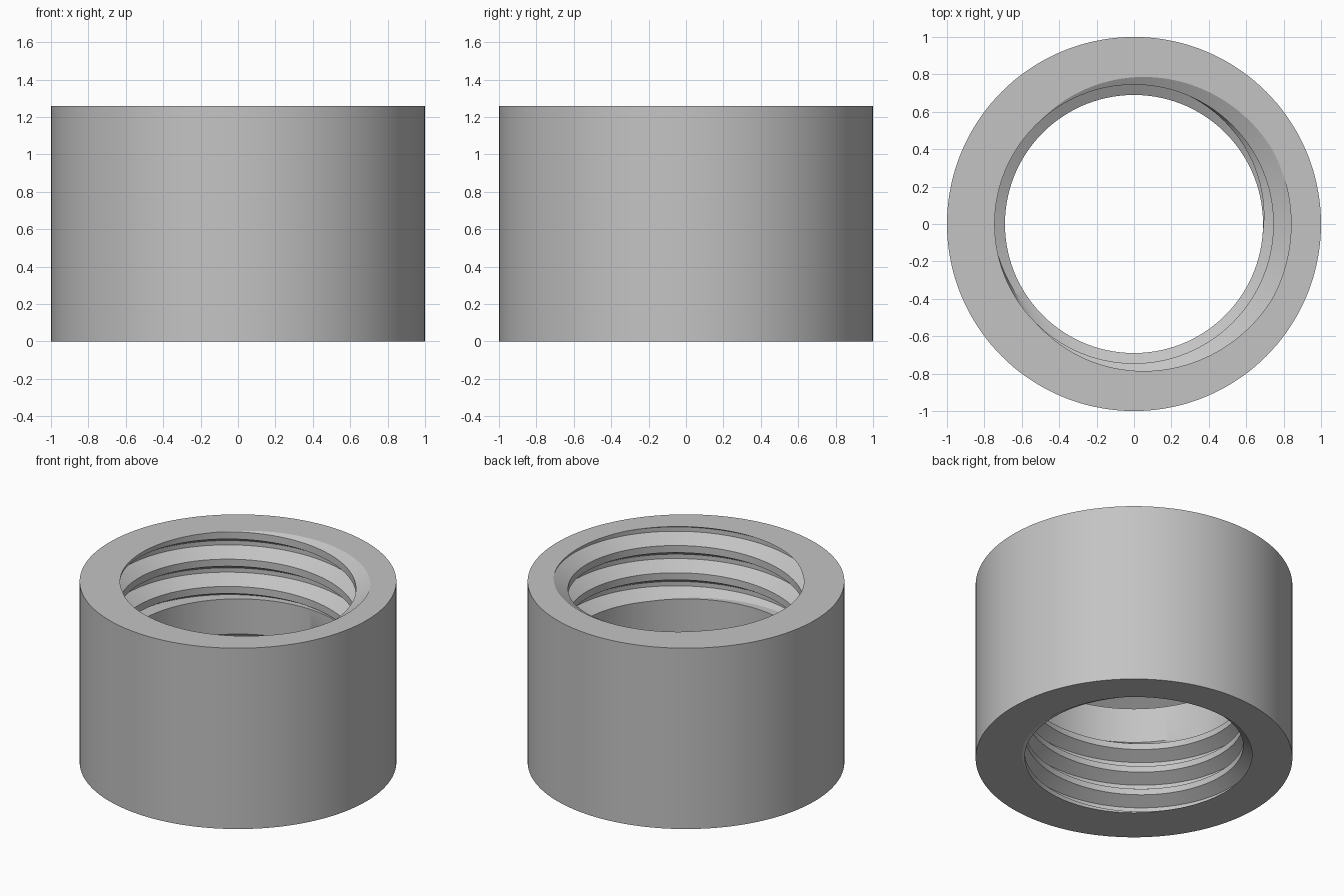
import bpy
import bmesh
from math import cos, sin, tau, radians

cube = bpy.data.objects.get("Cube")
if cube:
    bpy.data.objects.remove(cube)

SEGMENTS = 144
HEIGHT = 1.26
OUTER = 1.0
BORE = 0.745


def thread_column(angle, z_low, z_high, crest, pitch, start_angle, start_z):
    """Section (r, z) of a right-handed internal thread at one angle, cut to a height range."""
    root = crest + 0.5 * pitch
    half_root, half_groove = 0.08 * pitch, 0.37 * pitch
    centre = start_z + pitch * (angle - start_angle) / tau
    first = int((z_low - centre) / pitch) - 3
    # fixed turn numbers for all angles keep the columns equal in length
    first = int((z_low - start_z) / pitch) - 3
    turns = int((z_high - z_low) / pitch) + 7
    points = []
    for turn in range(first, first + turns):
        z = centre + turn * pitch
        points += [(crest, z - half_groove), (root, z - half_root),
                   (root, z + half_root), (crest, z + half_groove)]

    def radius_at(z):
        for (r0, z0), (r1, z1) in zip(points, points[1:]):
            if z0 <= z <= z1:
                return r0 + (r1 - r0) * (z - z0) / (z1 - z0)
        return crest

    ends = {z: (radius_at(z), z) for z in (z_low, z_high)}
    return [ends[z_low] if z < z_low else ends[z_high] if z > z_high else (r, z)
            for r, z in points]


def section(angle):
    """Closed section of the ring: lower thread, plain bore, upper thread, outer wall."""
    lower = thread_column(angle, 0.0, 0.52, 0.69, 0.165, radians(75), 0.0)
    upper = thread_column(angle, 0.79, HEIGHT, BORE, 0.19, 0.0, HEIGHT)
    return ([(OUTER, 0.0)] + lower + [(BORE, 0.545), (BORE, 0.79)]
            + upper + [(OUTER, HEIGHT)])


# Threaded ring, swept column by column
bm = bmesh.new()
columns = []
for i in range(SEGMENTS + 1):
    a = tau * i / SEGMENTS
    columns.append([bm.verts.new((r * cos(a), r * sin(a), z)) for r, z in section(a)])
for left, right in zip(columns, columns[1:]):
    for j in range(len(left)):
        k = (j + 1) % len(left)
        bm.faces.new((left[j], left[k], right[k], right[j]))
bmesh.ops.remove_doubles(bm, verts=bm.verts, dist=0.0001)
bmesh.ops.dissolve_degenerate(bm, edges=bm.edges, dist=0.0001)
bmesh.ops.recalc_face_normals(bm, faces=bm.faces)

mesh = bpy.data.meshes.new("threaded_ring")
bm.to_mesh(mesh)
bm.free()
ring = bpy.data.objects.new("threaded_ring", mesh)
bpy.context.collection.objects.link(ring)

# Plain grey material
grey = bpy.data.materials.new("light_grey")
grey.use_nodes = True
colour = (0.55, 0.55, 0.55, 1.0)
grey.diffuse_color = colour
grey.node_tree.nodes["Principled BSDF"].inputs["Base Color"].default_value = colour
mesh.materials.append(grey)

bpy.ops.object.select_all(action="DESELECT")
ring.select_set(True)
bpy.context.view_layer.objects.active = ring
bpy.ops.object.shade_smooth_by_angle(angle=radians(30))
